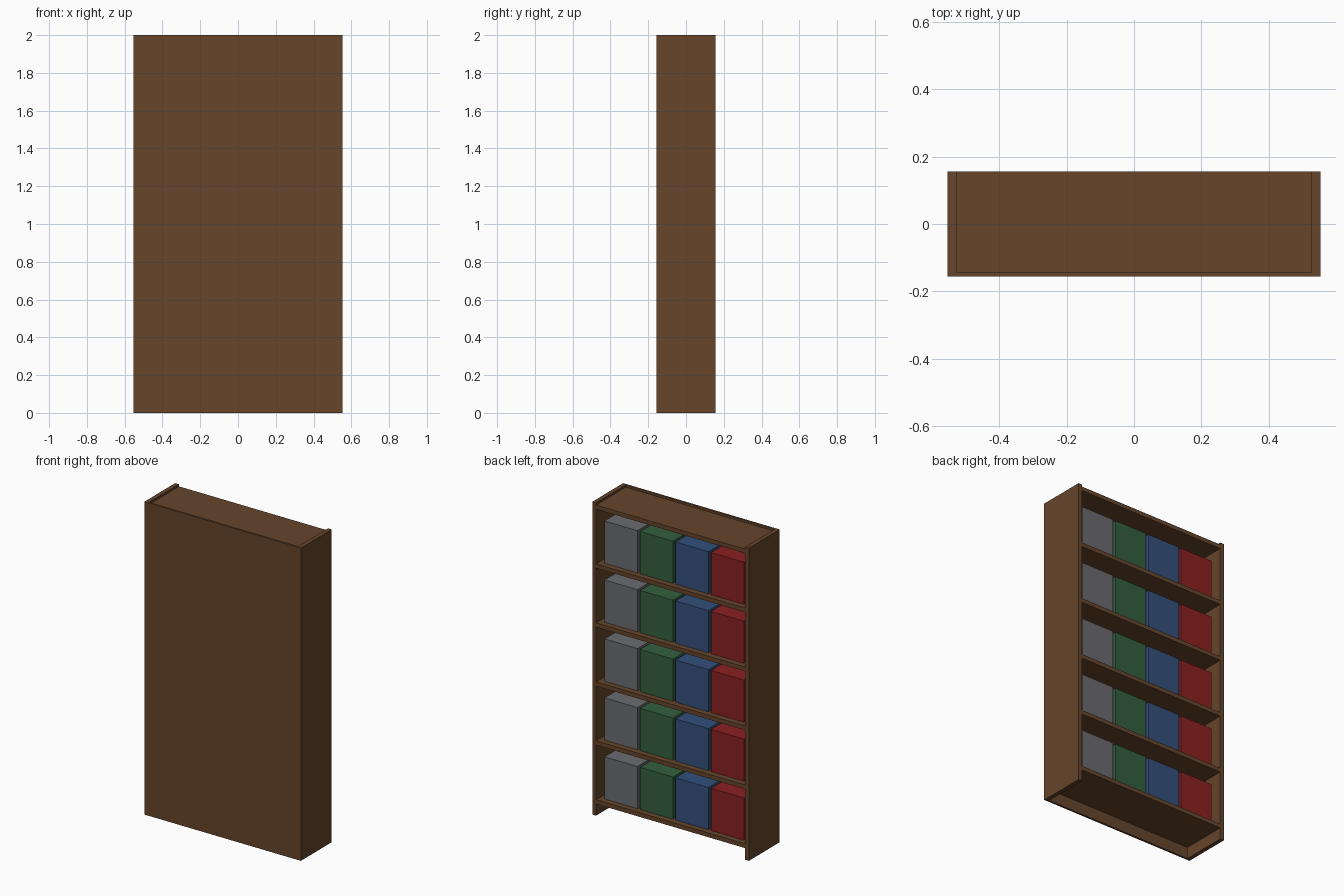
import bpy

old = bpy.data.objects.get("Cube")
if old:
    bpy.data.objects.remove(old, do_unlink=True)


def material(name, rgb):
    m = bpy.data.materials.new(name)
    m.use_nodes = True
    m.diffuse_color = (*rgb, 1)
    m.node_tree.nodes["Principled BSDF"].inputs["Base Color"].default_value = (*rgb, 1)
    return m


def box(name, low, high, mat):
    """Axis-aligned box between two corners."""
    bpy.ops.mesh.primitive_cube_add(size=1)
    ob = bpy.context.object
    ob.name = name
    ob.location = [(a + b) / 2 for a, b in zip(low, high)]
    ob.scale = [b - a for a, b in zip(low, high)]
    bpy.ops.object.transform_apply(location=True, rotation=False, scale=True)
    ob.data.materials.append(mat)
    return ob


wood = material("brown wood", (0.133, 0.060, 0.025))
binders = {
    "red": material("red binder", (0.258, 0.0144, 0.016)),
    "blue": material("blue binder", (0.033, 0.08, 0.2)),
    "green": material("green binder", (0.033, 0.114, 0.048)),
    "grey": material("grey binder", (0.147, 0.15, 0.165)),
}

# Overall sizes
HALF_W, HALF_D, HEIGHT = 0.554, 0.156, 2.0
BOARD, PANEL = 0.027, 0.0135
INNER = HALF_W - BOARD
PANEL_Y = -HALF_D + PANEL
TOP, PITCH = HEIGHT - PANEL, 0.377

# Upright sides and the closing panel
box("left_side", (INNER, -HALF_D, 0), (HALF_W, HALF_D, HEIGHT), wood)
box("right_side", (-HALF_W, -HALF_D, 0), (-INNER, HALF_D, HEIGHT), wood)
box("closing_panel", (-INNER, -HALF_D, 0), (INNER, PANEL_Y, HEIGHT), wood)

# Top board, then shelves, each carrying a row of four book blocks
BOOK_W, BOOK_H, BOOK_STEP = 0.233, 0.27, 0.251
for row in range(6):
    z = TOP - row * PITCH
    name = f"shelf_{row}" if row else "top_board"
    box(name, (-INNER, PANEL_Y, z - BOARD), (INNER, HALF_D, z), wood)
    if row == 0:
        continue
    for i, (colour, mat) in enumerate(binders.items()):
        x = (i - 1.5) * BOOK_STEP
        box(f"{colour}_books_{row}", (x - BOOK_W / 2, PANEL_Y + 0.037, z),
            (x + BOOK_W / 2, HALF_D - 0.037, z + BOOK_H), mat)
